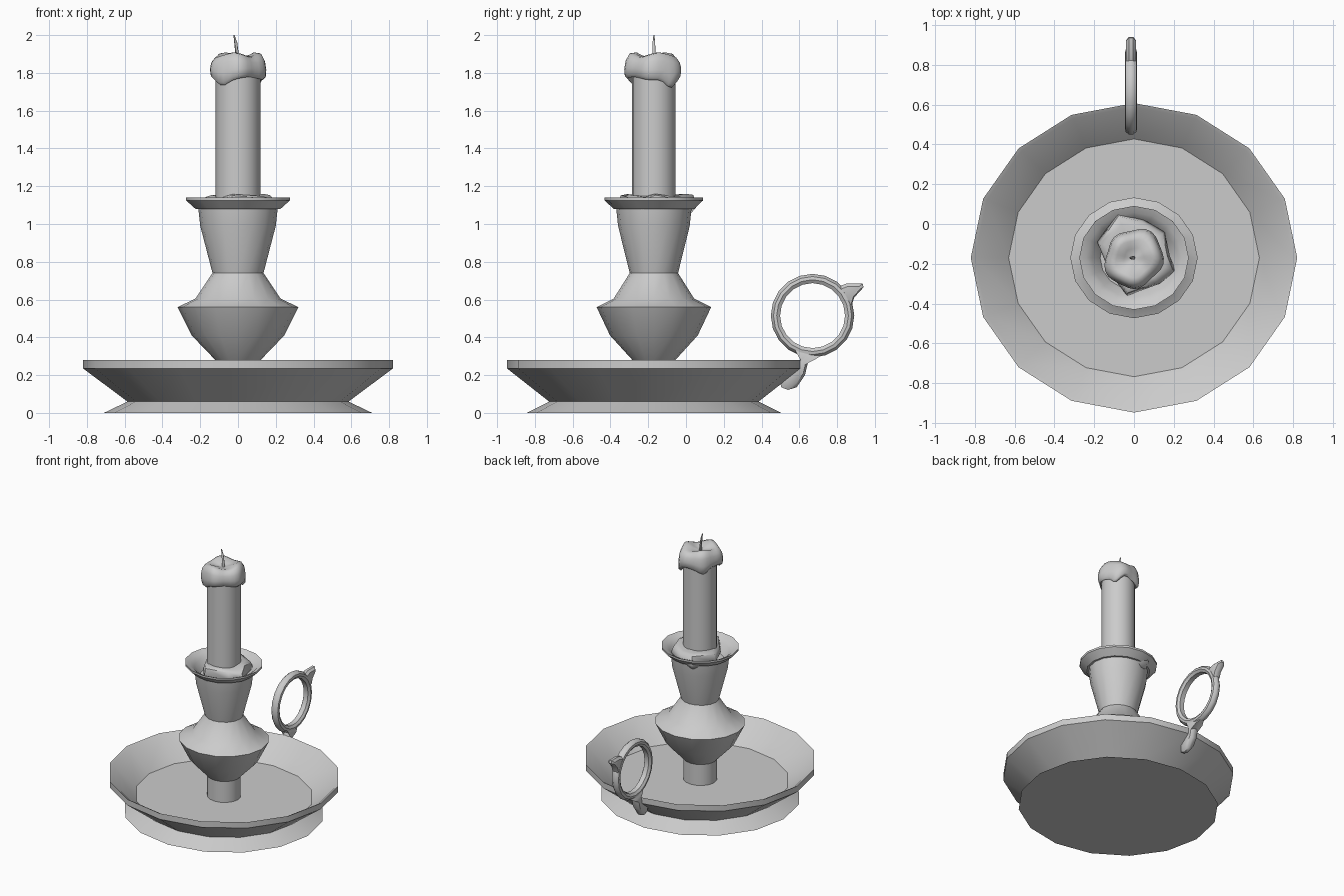
import bpy, bmesh, math
from mathutils import Vector

if "Cube" in bpy.data.objects:
    bpy.data.objects.remove(bpy.data.objects["Cube"])

CY = -0.17      # y of the main axis
SQ = 0.948      # slight squash of the turned parts in y

mat = bpy.data.materials.new("light_grey")
mat.diffuse_color = (0.6, 0.6, 0.6, 1)
mat.use_nodes = True
mat.node_tree.nodes["Principled BSDF"].inputs["Base Color"].default_value = mat.diffuse_color


def finish(name, bm, angle=35):
    bmesh.ops.remove_doubles(bm, verts=bm.verts, dist=1e-5)
    bmesh.ops.recalc_face_normals(bm, faces=bm.faces)
    me = bpy.data.meshes.new(name)
    bm.to_mesh(me)
    bm.free()
    me.materials.append(mat)
    ob = bpy.data.objects.new(name, me)
    bpy.context.collection.objects.link(ob)
    bpy.ops.object.select_all(action='DESELECT')
    bpy.context.view_layer.objects.active = ob
    ob.select_set(True)
    bpy.ops.object.shade_smooth_by_angle(angle=math.radians(angle))
    return ob


def skin(bm, rings, closed=False):
    """Join rings of points with quads; cap both ends unless closed."""
    vr = [[bm.verts.new(p) for p in r] for r in rings]
    n = len(vr[0])
    pairs = list(zip(vr, vr[1:])) + ([(vr[-1], vr[0])] if closed else [])
    for a, b in pairs:
        for i in range(n):
            bm.faces.new((a[i], a[(i + 1) % n], b[(i + 1) % n], b[i]))
    if not closed:
        bm.faces.new(vr[0][::-1])
        bm.faces.new(vr[-1])


def circle(r, z, n, sq=SQ):
    return [(r * math.cos(2 * math.pi * i / n),
             CY + sq * r * math.sin(2 * math.pi * i / n), z) for i in range(n)]


def lathe(name, profile, n=16, sq=SQ):
    bm = bmesh.new()
    skin(bm, [circle(r, z, n, sq) for r, z in profile])
    return finish(name, bm)


# dish with flared foot
lathe("dish", [(0.71, 0), (0.585, 0.06), (0.82, 0.235), (0.82, 0.28),
               (0.80, 0.27), (0.63, 0.12)])

# turned stem with bulb, socket and drip pan
lathe("stem", [(0.12, 0.11), (0.12, 0.28), (0.245, 0.41), (0.32, 0.56),
               (0.225, 0.605), (0.135, 0.74), (0.20, 0.99), (0.21, 1.08),
               (0.225, 1.08), (0.275, 1.125), (0.275, 1.14), (0.24, 1.125),
               (0.21, 1.10), (0.17, 1.04)])

# candle
lathe("candle", [(0.118, 1.03), (0.118, 1.85)], 20, 0.98)

# wax puddle in the drip pan
outline = [(-.085, .055), (.045, .025), (.155, -.04), (.18, -.16), (.21, -.235),
           (.13, -.30), (-.035, -.36), (-.12, -.25), (-.185, -.09)]


def puddle_ring(s, z, wave=0.0):
    return [(x * s, CY + (y - CY) * s, z + wave * math.cos(2.2 * i))
            for i, (x, y) in enumerate(outline)]


bm = bmesh.new()
skin(bm, [puddle_ring(0.85, 1.05), puddle_ring(1.0, 1.09),
          puddle_ring(0.93, 1.138, 0.016), puddle_ring(0.75, 1.15, 0.01),
          puddle_ring(0.5, 1.15)])
finish("wax_puddle", bm, 60)

# melted cap: lower edge and radius vary with the angle
N = 32


def cap_ring(r, z, drip, lump=0.0):
    pts = []
    for i in range(N):
        a = 2 * math.pi * i / N
        d = (0.055 * math.exp(-((a - 0.75) / 0.3) ** 2)
             + 0.03 * math.exp(-((a - 4.0) / 0.35) ** 2)
             + 0.025 * math.exp(-((a - 2.4) / 0.3) ** 2)
             + 0.008 * math.cos(3 * a))
        rr = r * (1 + 0.05 * math.cos(5 * a + 1) + 0.05 * math.cos(2 * a - 1.3))
        pts.append((rr * math.cos(a), CY - 0.003 + rr * 1.04 * math.sin(a),
                    z - d * drip + lump * math.cos(3 * a - 0.9)))
    return pts


bm = bmesh.new()
skin(bm, [cap_ring(0.105, 1.79, 1), cap_ring(0.126, 1.77, 1),
          cap_ring(0.141, 1.785, 1), cap_ring(0.144, 1.82, 0.5),
          cap_ring(0.137, 1.86, 0.2, 0.006), cap_ring(0.118, 1.892, 0, 0.012),
          cap_ring(0.09, 1.898, 0, 0.01), cap_ring(0.05, 1.882, 0, 0.005),
          cap_ring(0.015, 1.872, 0)])
finish("melted_wax_cap", bm, 70)

# wick
bm = bmesh.new()
skin(bm, [[(x + r * math.cos(k * math.pi / 3), CY + r * math.sin(k * math.pi / 3), z)
           for k in range(6)]
          for x, z, r in [(-.004, 1.86, .011), (-.006, 1.91, .009),
                          (-.012, 1.96, .008), (-.021, 2.0, .003)]])
finish("wick", bm, 60)

# ring handle
HX, HY, HZ = -0.015, 0.67, 0.515
section = [(0.172, -0.018), (0.19, -0.03), (0.207, -0.027), (0.221, -0.01),
           (0.221, 0.01), (0.207, 0.027), (0.19, 0.03), (0.172, 0.018)]
bm = bmesh.new()
skin(bm, [[(HX + x, HY + r * math.cos(t), HZ + r * math.sin(t)) for r, x in section]
          for t in [2 * math.pi * k / 20 for k in range(20)]], closed=True)
finish("handle_ring", bm, 40)


def plate(name, pts, half):
    """Flat shape in the yz plane with sloping rounded edges."""
    c = Vector((sum(p[0] for p in pts), sum(p[1] for p in pts))) / len(pts)
    bm = bmesh.new()
    skin(bm, [[(HX + x * half, c.x + (y - c.x) * s, c.y + (z - c.y) * s)
               for y, z in pts]
              for x, s in [(-1, .72), (-.4, 1), (.4, 1), (1, .72)]])
    return finish(name, bm, 40)


# thumb spur and tail that joins the dish
plate("handle_spur", [(0.80, 0.665), (0.85, 0.685), (0.935, 0.685), (0.94, 0.665),
                      (0.89, 0.61), (0.875, 0.56), (0.85, 0.56)], 0.026)
plate("handle_tail", [(0.575, 0.36), (0.61, 0.30), (0.59, 0.24), (0.50, 0.155),
                      (0.505, 0.135), (0.54, 0.122), (0.585, 0.135), (0.63, 0.20),
                      (0.645, 0.265), (0.72, 0.305), (0.66, 0.335)], 0.03)
